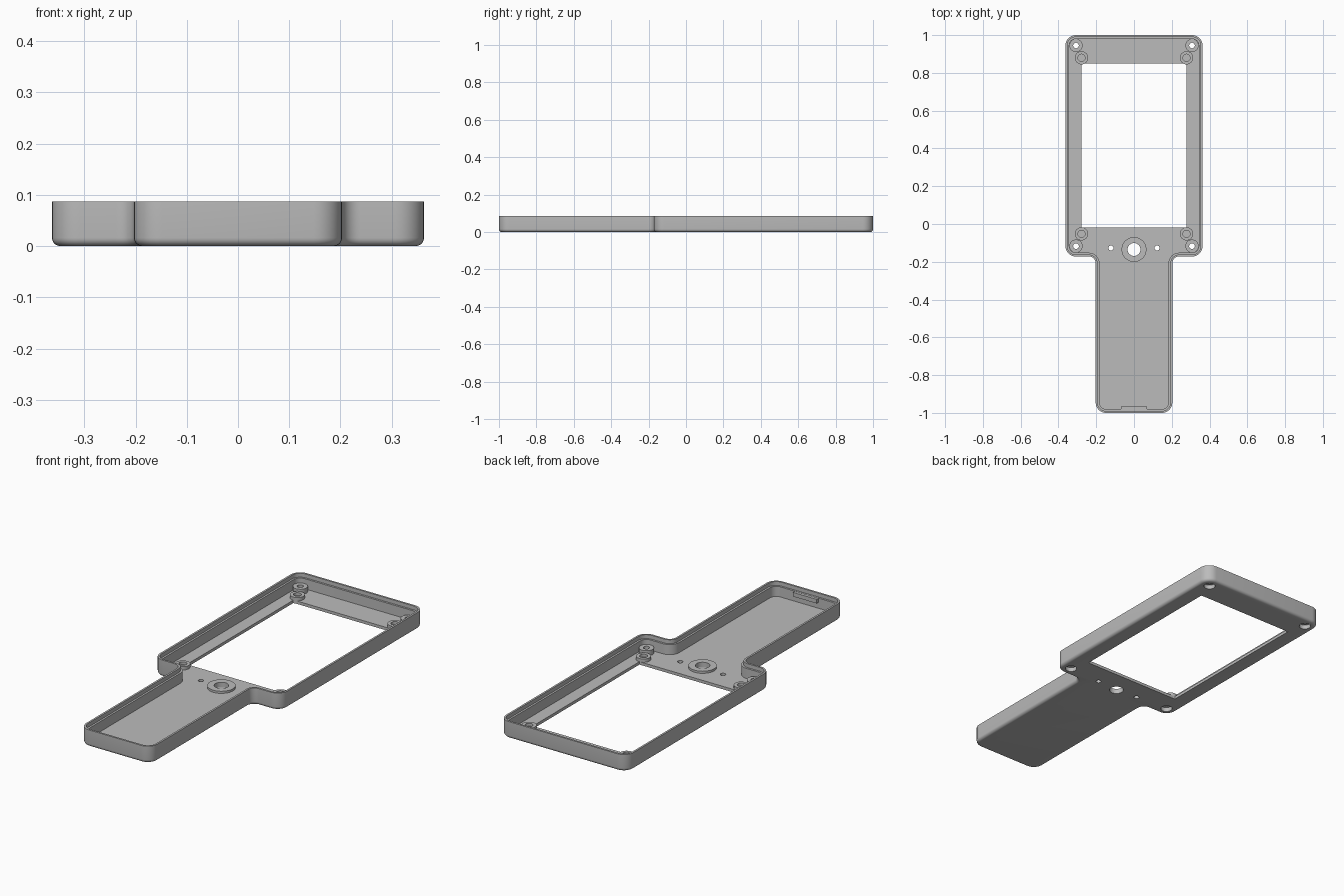
import bpy, bmesh, math
from mathutils import Vector

cube = bpy.data.objects.get("Cube")
if cube:
    bpy.data.objects.remove(cube, do_unlink=True)

grey = bpy.data.materials.new("matte grey")
grey.use_nodes = True
colour = (0.5, 0.5, 0.5, 1)
grey.diffuse_color = colour
grey.node_tree.nodes["Principled BSDF"].inputs["Base Color"].default_value = colour

HEIGHT, FLOOR, WALL, ROUND = 0.087, 0.015, 0.02, 0.016
HEAD, GRIP, NECK = 0.363, 0.203, -0.172


def finish(bm, name):
    bmesh.ops.recalc_face_normals(bm, faces=bm.faces)
    mesh = bpy.data.meshes.new(name)
    bm.to_mesh(mesh)
    bm.free()
    mesh.materials.append(grey)
    obj = bpy.data.objects.new(name, mesh)
    bpy.context.collection.objects.link(obj)
    return obj


def smooth(obj):
    bpy.ops.object.select_all(action='DESELECT')
    obj.select_set(True)
    bpy.context.view_layer.objects.active = obj
    bpy.ops.object.shade_smooth_by_angle(angle=math.radians(32))


def outline(inset, steps=8):
    """Paddle outline with filleted corners, moved inwards by inset."""
    half = [(GRIP, -1, 0.055), (GRIP, NECK, -0.035), (HEAD, NECK, 0.055), (HEAD, 1, 0.055)]
    corners = half + [(-x, y, r) for x, y, r in reversed(half)]
    points = []
    for i, (x, y, r) in enumerate(corners):
        here = Vector((x, y))
        before = (Vector(corners[i - 1][:2]) - here).normalized()
        after = (Vector(corners[(i + 1) % len(corners)][:2]) - here).normalized()
        centre = here + (before + after) * abs(r)
        radius = r - inset if r > 0 else abs(r) + inset
        for k in range(steps + 1):
            a = k / steps * math.pi / 2
            points.append(centre - (after * math.cos(a) + before * math.sin(a)) * radius)
    return points


def block(bm, x0, x1, y0, y1, z0, z1):
    made = bmesh.ops.create_cube(bm, size=1)["verts"]
    bmesh.ops.scale(bm, vec=(x1 - x0, y1 - y0, z1 - z0), verts=made)
    bmesh.ops.translate(bm, vec=((x0 + x1) / 2, (y0 + y1) / 2, (z0 + z1) / 2), verts=made)


def drill(bm, x, y, radius):
    made = bmesh.ops.create_cone(bm, cap_ends=True, segments=32, radius1=radius,
                                 radius2=radius, depth=0.1)["verts"]
    bmesh.ops.translate(bm, vec=(x, y, 0), verts=made)


def turned(name, x, y, profile, closed=True, segments=32):
    """Part turned around a vertical axis from (radius, height) points."""
    bm = bmesh.new()
    verts = [bm.verts.new((r, 0, z)) for r, z in profile]
    pairs = list(zip(verts, verts[1:]))
    if closed:
        pairs.append((verts[-1], verts[0]))
    edges = [bm.edges.new(p) for p in pairs]
    bmesh.ops.spin(bm, geom=verts + edges, cent=(0, 0, 0), axis=(0, 0, 1),
                   angle=math.tau, steps=segments)
    bmesh.ops.remove_doubles(bm, verts=bm.verts, dist=0.0001)
    bmesh.ops.translate(bm, vec=(x, y, 0), verts=bm.verts)
    smooth(finish(bm, name))


# Shell: rounded underside, outer wall, stepped rim, inner wall
levels = []
for k in range(6):
    a = k / 5 * math.pi / 2
    levels.append((ROUND * (1 - math.sin(a)), ROUND * (1 - math.cos(a))))
levels += [(0, HEIGHT), (0.01, HEIGHT), (0.01, HEIGHT - 0.02),
           (WALL, HEIGHT - 0.02), (WALL, FLOOR)]
bm = bmesh.new()
rings = [[bm.verts.new((p.x, p.y, z)) for p in outline(inset)] for inset, z in levels]
for low, high in zip(rings, rings[1:]):
    for i in range(len(low)):
        j = (i + 1) % len(low)
        bm.faces.new((low[i], low[j], high[j], high[i]))
bm.faces.new(rings[0])
bm.faces.new(rings[-1])
shell = finish(bm, "shell")

# Openings: display window, button hole, two pin holes, corner screw holes
SCREW_X, SCREW_Y = 0.307, (0.945, -0.117)
POST_X, POST_Y = 0.278, (0.88, -0.052)
bm = bmesh.new()
block(bm, -0.278, 0.278, -0.018, 0.849, -0.05, 0.05)
drill(bm, 0, -0.135, 0.034)
for side in (-1, 1):
    drill(bm, side * 0.122, -0.127, 0.013)
    for y in SCREW_Y:
        drill(bm, side * SCREW_X, y, 0.028)
cutter = finish(bm, "opening_cutter")
cutter.hide_render = True
cut = shell.modifiers.new("openings", 'BOOLEAN')
cut.operation = 'DIFFERENCE'
cut.solver = 'EXACT'
cut.object = cutter
bpy.ops.object.select_all(action='DESELECT')
shell.select_set(True)
bpy.context.view_layer.objects.active = shell
bpy.ops.object.modifier_apply(modifier=cut.name)
bpy.data.objects.remove(cutter, do_unlink=True)
smooth(shell)

# Counterbored screw bosses and blind display posts at each corner
for side, label in ((-1, "right"), (1, "left")):
    for row, end in enumerate(("back", "front")):
        turned(f"screw_boss_{end}_{label}", side * SCREW_X, SCREW_Y[row],
               [(0.028, 0.001), (0.028, 0.022), (0.015, 0.022), (0.015, 0.042),
                (0.035, 0.042), (0.035, 0.001)])
        turned(f"display_post_{end}_{label}", side * POST_X, POST_Y[row],
               [(0, 0.018), (0.019, 0.018), (0.019, 0.032), (0.035, 0.032),
                (0.035, 0.001), (0, 0.001)], closed=False)

# Raised collar around the button hole
turned("button_collar", 0, -0.135,
       [(0.034, 0.003), (0.034, 0.026), (0.066, 0.026), (0.066, 0.003)])

# Catch on the inside of the grip end
bm = bmesh.new()
block(bm, -0.068, 0.068, -0.985, -0.966, 0.045, 0.066)
finish(bm, "end_catch")
